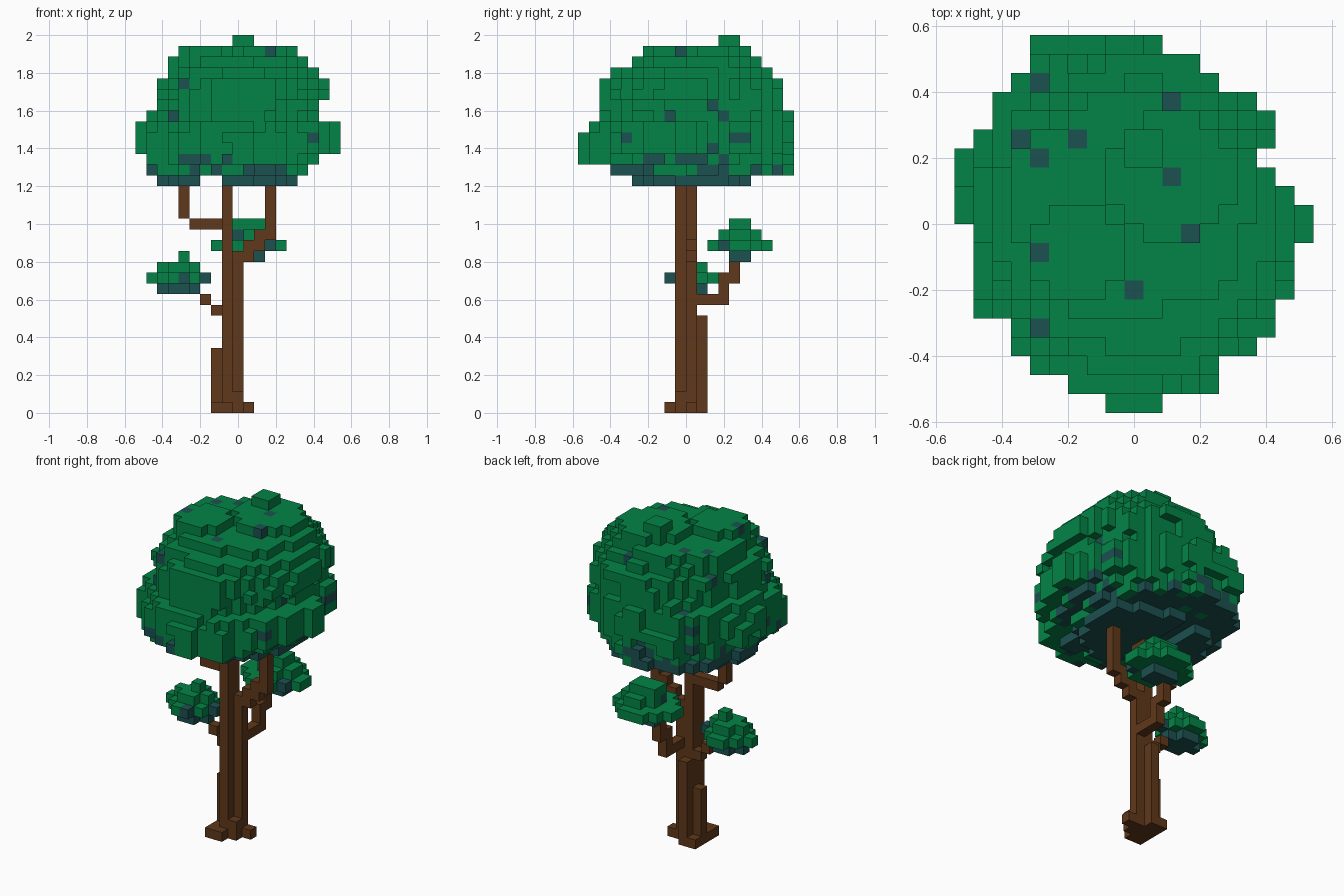
import bpy, bmesh, random
from mathutils import Vector, noise

random.seed(4)
UNIT = 2 / 35                                   # block size
ORIGIN = Vector((-9.5, -10, 0)) * UNIT          # grid corner

cube = bpy.data.objects.get("Cube")
if cube:
    bpy.data.objects.remove(cube)


def material(name, rgb):
    mat = bpy.data.materials.new(name)
    mat.use_nodes = True
    mat.diffuse_color = (*rgb, 1)
    bsdf = next(n for n in mat.node_tree.nodes if n.type == 'BSDF_PRINCIPLED')
    bsdf.inputs["Base Color"].default_value = (*rgb, 1)
    bsdf.inputs["Roughness"].default_value = 0.9
    return mat


BARK = material("brown bark", (0.116, 0.040, 0.011))
LEAF = material("green leaves", (0.001, 0.23, 0.062))
SHADE = material("dark teal leaves", (0.012, 0.082, 0.082))

AXES = [Vector((1, 0, 0)), Vector((0, 1, 0)), Vector((0, 0, 1))]


def build_blocks(name, cells, mats):
    """Make one mesh from the outer faces of {cell: material slot}."""
    bm = bmesh.new()
    corners = {}

    def corner(p):
        key = tuple(round(c) for c in p)
        if key not in corners:
            corners[key] = bm.verts.new(ORIGIN + Vector(key) * UNIT)
        return corners[key]

    for cell, slot in cells.items():
        base = Vector(cell)
        for a in range(3):
            n, u, v = AXES[a], AXES[(a + 1) % 3], AXES[(a + 2) % 3]
            for side in (0, 1):
                step = n if side else -n
                if tuple(int(c) for c in base + step) in cells:
                    continue
                o = base + n * side
                quad = [o, o + u, o + u + v, o + v]
                if not side:
                    quad.reverse()
                bm.faces.new([corner(p) for p in quad]).material_index = slot
    mesh = bpy.data.meshes.new(name)
    bm.to_mesh(mesh)
    bm.free()
    for mat in mats:
        mesh.materials.append(mat)
    bpy.context.collection.objects.link(bpy.data.objects.new(name, mesh))


def paint(cells, slot, depth, sign, spots):
    """Recolour the outermost cell along one axis at each grid spot."""
    for spot in spots:
        line = [c for c in cells if c[:depth] + c[depth + 1:] == spot]
        if line:
            cells[max(line, key=lambda c: sign * c[depth])] = slot


def wood(name, *boxes):
    """Bark blocks filling boxes given by half-open x, y, z ranges."""
    cells = {(i, j, k): 0 for x, y, z in boxes
             for i in range(*x) for j in range(*y) for k in range(*z)}
    build_blocks(name, cells, [BARK])


# Trunk with a notch along one corner, thinner near the crown
wood("trunk",
     ((8, 9), (9, 11), (0, 22)),
     ((9, 10), (10, 11), (0, 14)),
     ((9, 10), (9, 10), (0, 2)))
# Root flares at the foot
wood("roots",
     ((7, 8), (10, 11), (0, 6)),
     ((7, 9), (8, 9), (0, 1)),
     ((7, 8), (9, 10), (0, 1)),
     ((7, 8), (11, 12), (0, 1)),
     ((10, 11), (10, 11), (0, 1)),
     ((8, 9), (11, 12), (0, 9)))
# Branches
wood("left_branch",
     ((9, 11), (10, 11), (14, 15)),
     ((10, 12), (10, 11), (15, 16)),
     ((11, 13), (10, 11), (16, 17)),
     ((12, 13), (10, 11), (17, 23)))
wood("right_branch",
     ((5, 8), (10, 11), (17, 18)),
     ((4, 5), (10, 11), (18, 23)))
wood("back_branch",
     ((9, 10), (11, 14), (10, 11)),
     ((9, 10), (13, 14), (11, 13)),
     ((9, 10), (14, 15), (12, 14)))
wood("low_branch",
     ((7, 8), (10, 11), (9, 10)),
     ((6, 7), (10, 11), (10, 11)))


def inside_oval(i, j, xr, yr, limit):
    """True where a cell lies in the rounded outline of the two ranges."""
    dx = (2 * i + 1 - xr[0] - xr[1]) / (xr[1] - xr[0])
    dy = (2 * j + 1 - yr[0] - yr[1]) / (yr[1] - yr[0])
    return dx * dx + dy * dy <= limit


def clump(name, bottom, layers, specks):
    """Small leaf cluster: dark base, green top, a few dark leaves in front."""
    cells = {(i, j, bottom + step): int(step == 0)
             for step, (xr, yr) in enumerate(layers)
             for i in range(*xr) for j in range(*yr)
             if inside_oval(i, j, xr, yr, 0.8)}
    paint(cells, 1, 1, -1, specks)
    build_blocks(name, cells, [LEAF, SHADE])


clump("right_leaf_clump", 11,
      [((2, 6), (9, 12)), ((1, 7), (8, 13)), ((2, 6), (9, 12)), ((4, 5), (10, 11))],
      [(4, 12), (6, 12)])
clump("back_leaf_clump", 14,
      [((9, 12), (14, 16)), ((7, 14), (12, 18)), ((9, 13), (13, 17)), ((9, 12), (14, 16))],
      [(9, 16), (12, 15)])

# Crown outline seen from above: x range of each row, front to back
ROWS = [(8, 11), (6, 14), (4, 14), (3, 16), (3, 17), (1, 17), (1, 18), (1, 18), (1, 18), (1, 19),
        (0, 19), (0, 18), (0, 17), (0, 16), (1, 17), (2, 17), (2, 16), (3, 14), (4, 13), (4, 11)]
# Crown layers from the bottom up: x range, y range
LAYERS = [((2, 15), (5, 16)), ((1, 16), (3, 20)), ((1, 17), (0, 20)), ((0, 19), (0, 20)),
          ((0, 19), (0, 20)), ((0, 19), (1, 20)), ((1, 17), (2, 20)), ((2, 17), (2, 19)),
          ((2, 18), (2, 19)), ((2, 18), (2, 19)), ((3, 17), (3, 18)), ((3, 16), (5, 17))]
BOTTOM = 21
SHADE_CHANCE = (1, 0.9, 0.45, 0.12)             # dark leaves fade out upward

crown = {}
for step, (xr, yr) in enumerate(LAYERS):
    k = BOTTOM + step
    for j in range(*yr):
        for i in range(max(xr[0], ROWS[j][0]), min(xr[1], ROWS[j][1])):
            if step == 0 and i in (6, 7):       # gap beside the trunk
                continue
            p = Vector((i, j, k))
            lump = noise.noise(p * 0.31 + Vector((5.3, 2.1, 7.7)))
            bump = noise.noise(p * 0.63 + Vector((1.9, 8.4, 3.2)))
            limit = max(0.91, 0.96 + 0.4 * lump + 0.3 * bump)
            if step == 4:                       # widest layer fills the outline
                limit += 0.2
            if inside_oval(i, j, xr, yr, limit):
                chance = SHADE_CHANCE[step] if step < 4 else 0.03 * (i < 9 < j)
                crown[i, j, k] = int(random.random() < chance)

# Rounded lumps on top of the crown
for k, xr, yr in ((33, (4, 9), (6, 11)), (33, (8, 15), (9, 16)), (34, (9, 11), (13, 15))):
    for i in range(*xr):
        for j in range(*yr):
            if inside_oval(i, j, xr, yr, 0.95):
                crown[i, j, k] = 0

# Green rim low down, then scattered dark leaves on the top, front and left
paint(crown, 0, 1, -1, [(i, k) for i in range(19) for k in (23, 24)])
paint(crown, 0, 1, -1, [(i, 22) for i in (2, 3, 4, 6, 9)])
paint(crown, 0, 0, 1, [(j, k) for j in range(20) for k in (23, 24)])
paint(crown, 0, 0, 1, [(j, 22) for j in (8, 9, 10, 19)])
paint(crown, 1, 2, 1, [(11, 16), (6, 14), (4, 13), (11, 12), (12, 9), (4, 8), (9, 6), (4, 4)])
paint(crown, 1, 1, -1, [(4, 30), (3, 27), (4, 23), (5, 23), (6, 23), (8, 23)])
paint(crown, 1, 0, 1, [(12, 28), (8, 27), (13, 27), (4, 25), (14, 25), (15, 25), (12, 24)])
paint(crown, 1, 0, 1, [(j, 23) for j in (6, 7, 9, 10, 11, 13)])
build_blocks("leaf_crown", crown, [LEAF, SHADE])
